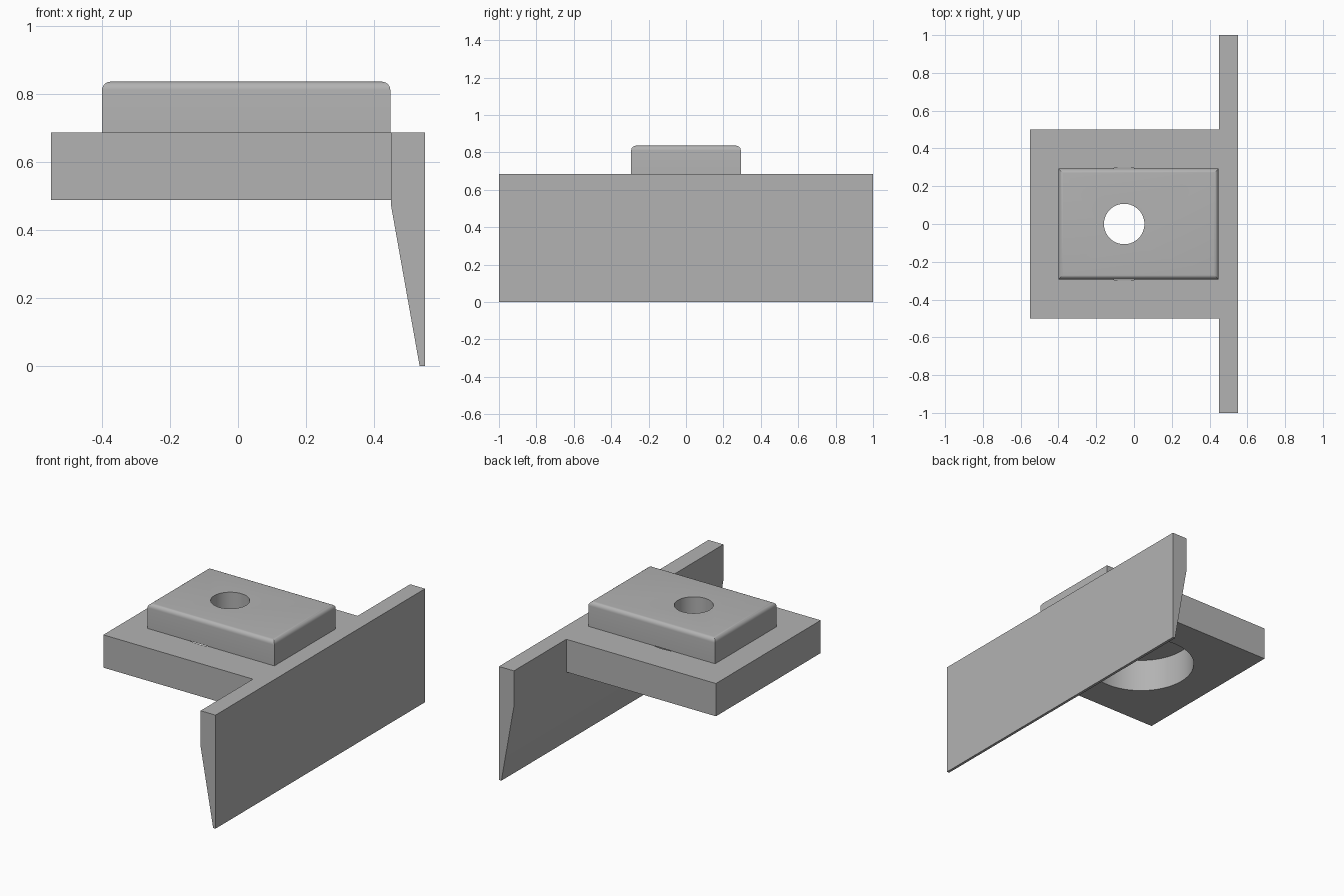
import bpy
import bmesh
from math import radians

cube = bpy.data.objects.get("Cube")
if cube:
    bpy.data.objects.remove(cube, do_unlink=True)

GREY = (0.45, 0.45, 0.45, 1)
grey = bpy.data.materials.new("plain grey")
grey.use_nodes = True
grey.diffuse_color = GREY
grey.node_tree.nodes["Principled BSDF"].inputs["Base Color"].default_value = GREY

# Shared levels: plate underside, plate top, block top
LOW, MID, TOP = 0.488, 0.686, 0.836
BORE_X = -0.052


def finish(name, bm):
    bmesh.ops.recalc_face_normals(bm, faces=bm.faces)
    mesh = bpy.data.meshes.new(name)
    bm.to_mesh(mesh)
    bm.free()
    mesh.materials.append(grey)
    obj = bpy.data.objects.new(name, mesh)
    bpy.context.collection.objects.link(obj)
    return obj


def prism(name, profile, half_width):
    """Extrude an x-z profile symmetrically along y."""
    bm = bmesh.new()
    face = bm.faces.new([bm.verts.new((x, -half_width, z)) for x, z in profile])
    extruded = bmesh.ops.extrude_face_region(bm, geom=[face])["geom"]
    verts = [v for v in extruded if isinstance(v, bmesh.types.BMVert)]
    bmesh.ops.translate(bm, verts=verts, vec=(0, 2 * half_width, 0))
    return finish(name, bm)


def slab(x0, x1, z0, z1):
    return [(x0, z0), (x1, z0), (x1, z1), (x0, z1)]


def cylinder(name, radius, z0, z1):
    bm = bmesh.new()
    bmesh.ops.create_cone(bm, cap_ends=True, segments=96, radius1=radius,
                          radius2=radius, depth=z1 - z0)
    bmesh.ops.translate(bm, verts=bm.verts, vec=(BORE_X, 0, (z0 + z1) / 2))
    return finish(name, bm)


def combine(target, tool, operation):
    """Apply a boolean and discard the tool object."""
    mod = target.modifiers.new("combine", "BOOLEAN")
    mod.operation, mod.object, mod.solver = operation, tool, "EXACT"
    bpy.context.view_layer.objects.active = target
    bpy.ops.object.modifier_apply(modifier=mod.name)
    bpy.data.objects.remove(tool, do_unlink=True)


# Tapered side blade fused with the flat plate, with a wide bore through it
body = prism("plate_with_blade", slab(-0.55, 0.5, LOW, MID), 0.5)
blade = prism("blade", [(0.45, MID), (0.45, 0.472), (0.534, 0), (0.55, 0), (0.55, MID)], 1)
combine(body, blade, "UNION")
combine(body, cylinder("bore", 0.3, LOW - 0.1, MID + 0.05), "DIFFERENCE")

# Raised block: rounded top edges and a narrow through hole
block = prism("raised_block", slab(-0.4, 0.448, MID, TOP), 0.293)
bm = bmesh.new()
bm.from_mesh(block.data)
rim = [e for e in bm.edges if all(v.co.z > TOP - 0.01 for v in e.verts)]
bmesh.ops.bevel(bm, geom=rim, offset=0.025, segments=6, profile=0.5, affect="EDGES")
bm.to_mesh(block.data)
bm.free()
combine(block, cylinder("hole", 0.107, MID - 0.1, TOP + 0.1), "DIFFERENCE")

# Smooth curved walls, crisp corners
for obj in (body, block):
    bpy.ops.object.select_all(action="DESELECT")
    obj.select_set(True)
    bpy.context.view_layer.objects.active = obj
    bpy.ops.object.shade_smooth_by_angle(angle=radians(30))
